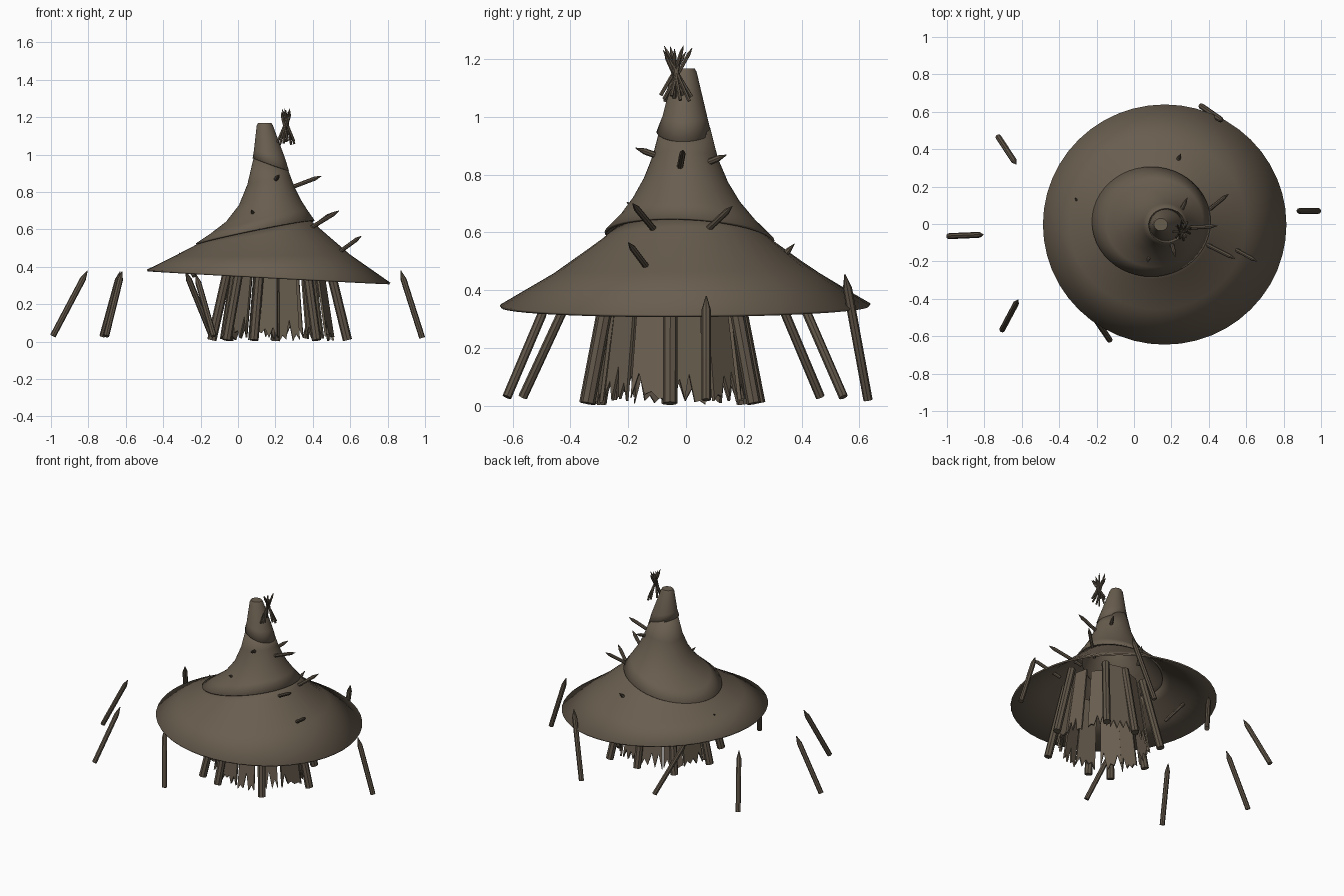
import bpy, bmesh, math, random
from mathutils import Vector

random.seed(4)
if "Cube" in bpy.data.objects:
    bpy.data.objects.remove(bpy.data.objects["Cube"], do_unlink=True)


def material(name, rgb):
    m = bpy.data.materials.new(name)
    m.use_nodes = True
    m.diffuse_color = (*rgb, 1)
    bsdf = m.node_tree.nodes["Principled BSDF"]
    bsdf.inputs["Base Color"].default_value = (*rgb, 1)
    bsdf.inputs["Roughness"].default_value = 0.9
    return m


HIDE = material("brown hide", (0.14, 0.11, 0.078))
WOOD = material("dark wood", (0.115, 0.09, 0.064))


def finish(bm, name, mat, smooth=True):
    bmesh.ops.recalc_face_normals(bm, faces=bm.faces)
    me = bpy.data.meshes.new(name)
    bm.to_mesh(me)
    bm.free()
    me.materials.append(mat)
    ob = bpy.data.objects.new(name, me)
    bpy.context.collection.objects.link(ob)
    if smooth:
        bpy.ops.object.select_all(action='DESELECT')
        ob.select_set(True)
        bpy.context.view_layer.objects.active = ob
        bpy.ops.object.shade_smooth_by_angle(angle=math.radians(40))
    return ob


def loft(bm, rings, cap_start=False, cap_end=False):
    for a, b in zip(rings, rings[1:]):
        for i in range(len(a)):
            j = (i + 1) % len(a)
            bm.faces.new((a[i], a[j], b[j], b[i]))
    if cap_start:
        bm.faces.new(rings[0])
    if cap_end:
        bm.faces.new(rings[-1])


def roof_tier(name, sections, pitch=0, capped=False, sides=48):
    """Sections are tilted ellipses: left x, left z, right x, right z, half depth, centre y."""
    bm = bmesh.new()
    rings = []
    for xl, zl, xr, zr, ry, cy in sections:
        ring = []
        for i in range(sides):
            a = 2 * math.pi * i / sides
            t = (1 + math.cos(a)) / 2
            y = ry * math.sin(a)
            ring.append(bm.verts.new((xl + (xr - xl) * t, cy + y, zl + (zr - zl) * t - pitch * y)))
        rings.append(ring)
    loft(bm, rings, cap_end=capped)
    ob = finish(bm, name, HIDE)
    mod = ob.modifiers.new("thickness", 'SOLIDIFY')
    mod.thickness = 0.01
    mod.offset = -1


def stake(name, base, tip, r, point=0.05, sides=8):
    """Round stick with a sharpened end (point=0 leaves it blunt)."""
    base, tip = Vector(base), Vector(tip)
    d = (tip - base).normalized()
    u = d.orthogonal().normalized()
    v = d.cross(u)
    stops = [(base, r), (tip - d * point, r)]
    if point:
        stops.append((tip, r * 0.12))
    bm = bmesh.new()
    rings = []
    for c, rad in stops:
        rings.append([bm.verts.new(c + rad * (u * math.cos(k) + v * math.sin(k)))
                      for k in (2 * math.pi * i / sides for i in range(sides))])
    loft(bm, rings, True, True)
    finish(bm, name, WOOD)


# Three overlapping crooked roof tiers
roof_tier("lower_roof", [
    (-0.487, 0.385, 0.815, 0.315, 0.642, -0.003),
    (-0.345, 0.455, 0.60, 0.465, 0.458, 0),
    (-0.22, 0.52, 0.42, 0.62, 0.295, 0),
    (-0.17, 0.55, 0.36, 0.67, 0.245, 0)], pitch=-0.004)
roof_tier("middle_roof", [
    (-0.225, 0.525, 0.41, 0.648, 0.294, 0.012),
    (-0.15, 0.575, 0.37, 0.705, 0.238, 0.008),
    (-0.065, 0.64, 0.335, 0.76, 0.19, 0.003),
    (0.005, 0.73, 0.305, 0.82, 0.147, 0),
    (0.05, 0.84, 0.282, 0.88, 0.113, -0.002),
    (0.085, 0.99, 0.26, 0.94, 0.086, -0.002)], pitch=0.05)
roof_tier("roof_peak", [
    (0.078, 0.98, 0.272, 0.915, 0.094, -0.008),
    (0.085, 1.02, 0.25, 0.985, 0.077, -0.004),
    (0.10, 1.155, 0.187, 1.155, 0.04, -0.003),
    (0.107, 1.168, 0.18, 1.168, 0.033, -0.003)], capped=True)

# Wall posts leaning in under the roof
CX, CY = 0.21, -0.05
posts = [(0.585, -0.055), (0.42, -0.34), (0.085, -0.345), (-0.06, -0.3),
         (-0.14, -0.06), (-0.05, 0.2), (0.2, 0.25), (0.42, 0.235)]
for x, y in posts:
    top = (CX + (x - CX) * 0.68, CY + (y - CY) * 0.68, 0.5)
    stake("wall_post", (x, y, 0.008), top, 0.025, 0)


# Wall planks with ragged lower ends
def plank(angle, width, low, top):
    bm = bmesh.new()
    out = Vector((math.cos(angle), math.sin(angle), 0))
    side = Vector((-out.y, out.x, 0))
    foot = Vector((out.x * 0.30, out.y * 0.27, 0))

    def place(s, z):
        shrink = 1 - 0.5 * z
        return Vector((CX, CY, z)) + (foot + side * s) * shrink

    outline = [place(-width / 2, top), place(width / 2, top)]
    teeth = 6
    for i in range(teeth + 1):
        z = low + (random.uniform(0.01, 0.12) if i % 2 else random.uniform(0, 0.03))
        outline.append(place(width * (0.5 - i / teeth), z))
    front = bm.faces.new([bm.verts.new(p) for p in outline])
    ext = bmesh.ops.extrude_face_region(bm, geom=[front])
    moved = [g for g in ext["geom"] if isinstance(g, bmesh.types.BMVert)]
    bmesh.ops.translate(bm, verts=moved, vec=out * -0.012)
    finish(bm, "wall_plank", HIDE, smooth=False)


COUNT = 12
for i in range(COUNT):
    plank(2 * math.pi * (i + 0.5) / COUNT + random.uniform(-0.04, 0.04),
          random.uniform(0.105, 0.15), 0 if i % 3 == 0 else random.uniform(0.005, 0.02),
          random.uniform(0.45, 0.52))

# Sharpened stakes set in the ground around the hut
ground = [
    ((-0.99, -0.065, 0.03), (-0.805, -0.057, 0.38)),
    ((-0.725, 0.465, 0.03), (-0.63, 0.32, 0.375)),
    ((-0.705, -0.565, 0.03), (-0.62, -0.405, 0.375)),
    ((0.985, 0.07, 0.02), (0.87, 0.07, 0.38)),
    ((0.36, 0.63, 0.02), (0.475, 0.55, 0.455)),
    ((-0.13, -0.62, 0.03), (-0.225, -0.48, 0.36)),
    ((-0.14, 0.545, 0.03), (-0.28, 0.395, 0.375))]
for base, tip in ground:
    stake("ground_stake", base, tip, 0.016)

# Spikes driven out through the roof
spikes = [
    ((0.40, -0.115, 0.615), (0.54, -0.185, 0.70)),
    ((0.40, 0.075, 0.61), (0.505, 0.16, 0.69)),
    ((0.55, -0.14, 0.485), (0.66, -0.2, 0.565)),
    ((0.30, -0.02, 0.83), (0.445, -0.01, 0.885)),
    ((0.25, 0.07, 0.84), (0.285, 0.14, 0.868)),
    ((0.20, -0.10, 0.865), (0.22, -0.175, 0.892)),
    ((0.23, 0.33, 0.51), (0.25, 0.375, 0.56)),
    ((0.09, -0.16, 0.67), (0.07, -0.205, 0.705)),
    ((-0.26, 0.06, 0.39), (-0.315, 0.14, 0.475))]
for base, tip in spikes:
    base, tip = Vector(base), Vector(tip)
    inner = base - (tip - base).normalized() * 0.06
    stake("roof_spike", inner, tip, 0.011, 0.035)

# Crossed bundle of sticks beside the peak
for i in range(9):
    a = 2 * math.pi * i / 9
    mid = Vector((0.257 + random.uniform(-0.012, 0.012), -0.035 + random.uniform(-0.01, 0.01), 1.15))
    lean = Vector((0.035 * math.cos(a), 0.05 * math.sin(a), 0.085 + 0.012 * math.sin(a * 2)))
    stake("peak_stick", mid - lean, mid + lean, 0.0065, 0.025, 6)
